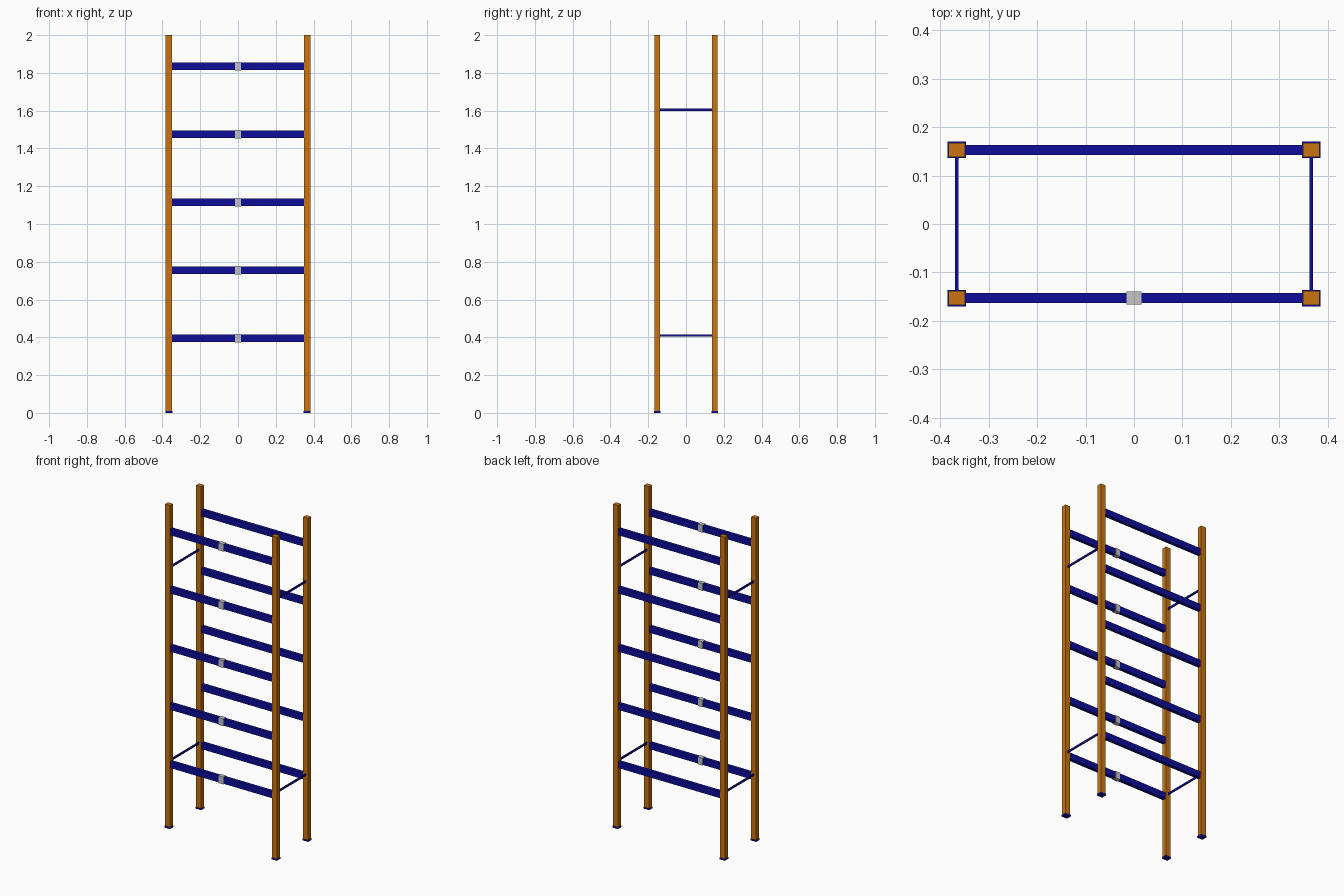
import bpy

default = bpy.data.objects.get("Cube")
if default:
    bpy.data.objects.remove(default, do_unlink=True)


def material(name, rgb):
    m = bpy.data.materials.new(name)
    m.use_nodes = True
    m.diffuse_color = (*rgb, 1)
    m.node_tree.nodes["Principled BSDF"].inputs["Base Color"].default_value = (*rgb, 1)
    return m


orange = material("orange_paint", (0.58, 0.175, 0.006))
blue = material("blue_paint", (0.004, 0.004, 0.32))
grey = material("light_grey", (0.56, 0.56, 0.56))


def box(name, centre, size, mat):
    bpy.ops.mesh.primitive_cube_add(size=1, location=centre)
    ob = bpy.context.object
    ob.name = name
    ob.scale = size
    bpy.ops.object.transform_apply(location=False, rotation=False, scale=True)
    ob.data.materials.append(mat)
    return ob


X, Y = 0.366, 0.153            # post centre offsets
POST_W, POST_D = 0.034, 0.029  # post section
FOOT_H = 0.01
LEVELS = [0.395 + 0.36 * i for i in range(5)]

# Upright posts on base plates
for sx, side in ((1, "left"), (-1, "right")):
    for sy, end in ((-1, "front"), (1, "back")):
        box(f"{end}_{side}_post", (sx * X, sy * Y, 1 + FOOT_H / 2),
            (POST_W, POST_D, 2 - FOOT_H), orange)
        box(f"{end}_{side}_foot", (sx * X, sy * Y, FOOT_H / 2),
            (0.038, 0.034, FOOT_H), blue)

    # Thin side ties between front and back posts
    for z, level in ((0.41, "lower"), (1.605, "upper")):
        box(f"{level}_{side}_tie", (sx * X, 0, z),
            (0.007, 2 * Y - POST_D, 0.012), blue)

# Long beams on both faces, with a label clip on each front beam
for i, z in enumerate(LEVELS, 1):
    for sy, end in ((-1, "front"), (1, "back")):
        box(f"{end}_beam_{i}", (0, sy * Y, z), (2 * X - POST_W, 0.021, 0.04), blue)
    box(f"label_clip_{i}", (0, -Y, z), (0.032, 0.027, 0.045), grey)
